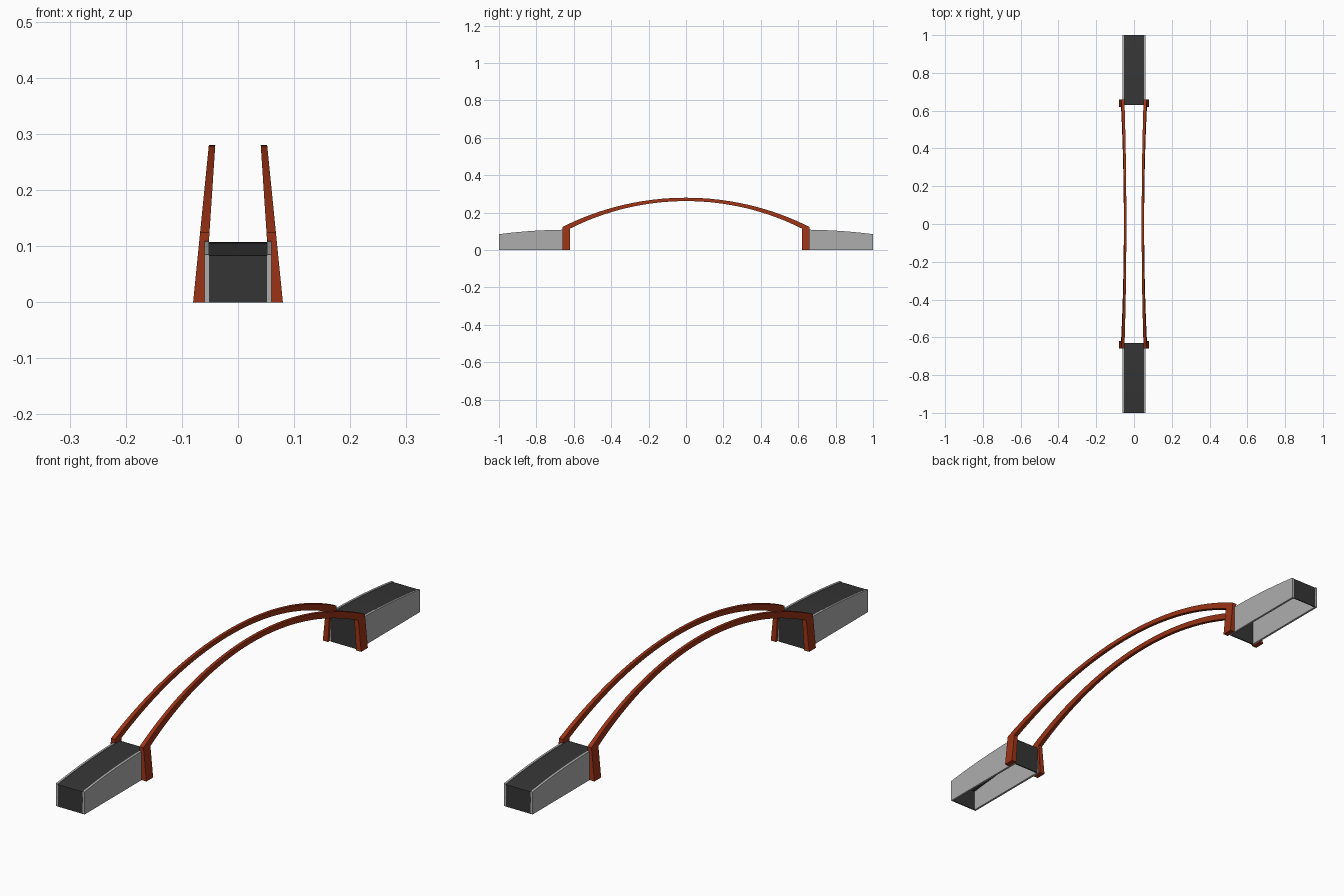
import bpy, bmesh, math

if "Cube" in bpy.data.objects:
    bpy.data.objects.remove(bpy.data.objects["Cube"])


def material(name, rgb):
    m = bpy.data.materials.new(name)
    m.diffuse_color = (*rgb, 1)
    m.use_nodes = True
    m.node_tree.nodes["Principled BSDF"].inputs["Base Color"].default_value = m.diffuse_color
    return m


RUST = material("rust red", (0.33, 0.034, 0.008))
GREY = material("concrete grey", (0.42, 0.42, 0.42))
DARK = material("asphalt dark", (0.036, 0.036, 0.036))


def band(name, stations, xa, xb, mat):
    """Solid swept along (outer, inner) pairs of (y, z); xa / xb give the side x at height z."""
    bm = bmesh.new()
    rings = []
    for o, i in stations:
        rings.append([bm.verts.new((f(p[1]), p[0], p[1]))
                      for p, f in ((o, xa), (o, xb), (i, xb), (i, xa))])
    for r, s in zip(rings, rings[1:]):
        for k in range(4):
            bm.faces.new((r[k], r[(k + 1) % 4], s[(k + 1) % 4], s[k]))
    bm.faces.new(rings[0])
    bm.faces.new(rings[-1])
    bmesh.ops.recalc_face_normals(bm, faces=bm.faces)
    me = bpy.data.meshes.new(name)
    bm.to_mesh(me)
    bm.free()
    me.materials.append(mat)
    ob = bpy.data.objects.new(name, me)
    bpy.context.collection.objects.link(ob)
    return ob


def arc(half, rise, peak, t):
    """Point on a circular arc, t from -1 to 1."""
    r = (half * half + rise * rise) / (2 * rise)
    a = t * math.asin(half / r)
    return r * math.sin(a), peak - r * (1 - math.cos(a))


# arch ribs: upright feet joined by an arc, leaning inwards and tapering
N = 32
rib = [((-0.66, 0), (-0.62, 0))]
for n in range(N + 1):
    t = 2 * n / N - 1
    rib.append((arc(0.66, 0.156, 0.28, t), arc(0.62, 0.147, 0.262, t)))
rib.append(((0.66, 0), (0.62, 0)))
for side, s in (("left", -1), ("right", 1)):
    band("arch_rib_" + side, rib,
         lambda z, s=s: s * (0.08 - 0.1 * z),
         lambda z, s=s: s * (0.059 - 0.066 * z), RUST)


# abutments: hollow approach ramps at both ends
def top(y):
    return 0.109 - 0.024 * ((y - 0.63) / 0.37) ** 2


def const(v):
    return lambda z: v


ys = [0.63 + 0.37 * i / 10 for i in range(11)]
for end, e in (("front", -1), ("back", 1)):
    # side walls
    wall = [((e * y, top(y)), (e * y, 0)) for y in ys]
    for side, s in (("left", -1), ("right", 1)):
        band(f"{end}_wall_{side}", wall, const(s * 0.06), const(s * 0.052), GREY)
    # road deck, just below the wall tops
    deck = [((e * y, top(y) - 0.002), (e * y, top(y) - 0.006)) for y in ys]
    band(end + "_road_deck", deck, const(-0.053), const(0.053), DARK)
    # closing plates
    for part, a, b in (("inner", 0.629, 0.634), ("outer", 0.996, 1.0)):
        h = top(b) - 0.002
        plate = [((e * y, h), (e * y, 0)) for y in (a, b)]
        band(f"{end}_{part}_plate", plate, const(-0.053), const(0.053), DARK)
